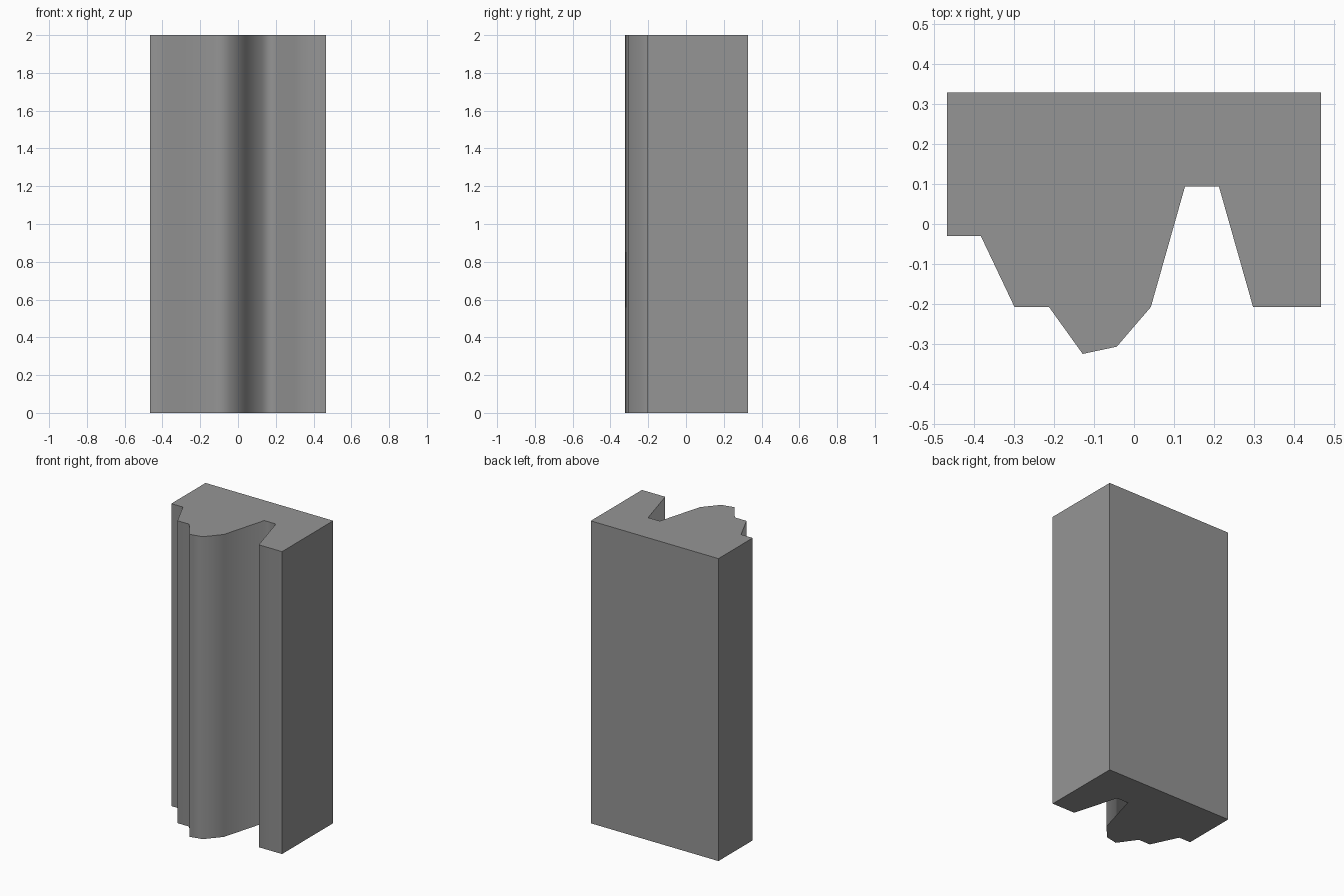
import bpy, bmesh, math

cube = bpy.data.objects.get("Cube")
if cube:
    bpy.data.objects.remove(cube, do_unlink=True)

HEIGHT = 2.0
HALF_WIDTH = 0.467
BACK = 0.328

# Moulded front edge of the cross-section, from right to left
front_profile = [
    (-HALF_WIDTH, -0.03), (-0.382, -0.03), (-0.298, -0.207), (-0.212, -0.207),
    (-0.128, -0.324), (-0.043, -0.306), (0.042, -0.207), (0.127, 0.093),
    (0.212, 0.093), (0.297, -0.207), (HALF_WIDTH, -0.207),
]
outline = front_profile + [(HALF_WIDTH, BACK), (-HALF_WIDTH, BACK)]

# Grey finish
grey = bpy.data.materials.new("plain_grey")
grey.use_nodes = True
colour = (0.3, 0.3, 0.3, 1)
grey.diffuse_color = colour
grey.node_tree.nodes["Principled BSDF"].inputs["Base Color"].default_value = colour

# Extrude the cross-section upwards
bm = bmesh.new()
base = bm.faces.new([bm.verts.new((x, y, 0)) for x, y in outline])
extruded = bmesh.ops.extrude_face_region(bm, geom=[base], use_keep_orig=True)
top_verts = [v for v in extruded["geom"] if isinstance(v, bmesh.types.BMVert)]
bmesh.ops.translate(bm, verts=top_verts, vec=(0, 0, HEIGHT))
bmesh.ops.recalc_face_normals(bm, faces=bm.faces)
mesh = bpy.data.meshes.new("moulding")
bm.to_mesh(mesh)
bm.free()
mesh.materials.append(grey)

moulding = bpy.data.objects.new("moulding", mesh)
bpy.context.collection.objects.link(moulding)

# Soft moulded front, crisp ends and square corners
bpy.context.view_layer.objects.active = moulding
moulding.select_set(True)
bpy.ops.object.shade_smooth_by_angle(angle=math.radians(80))
